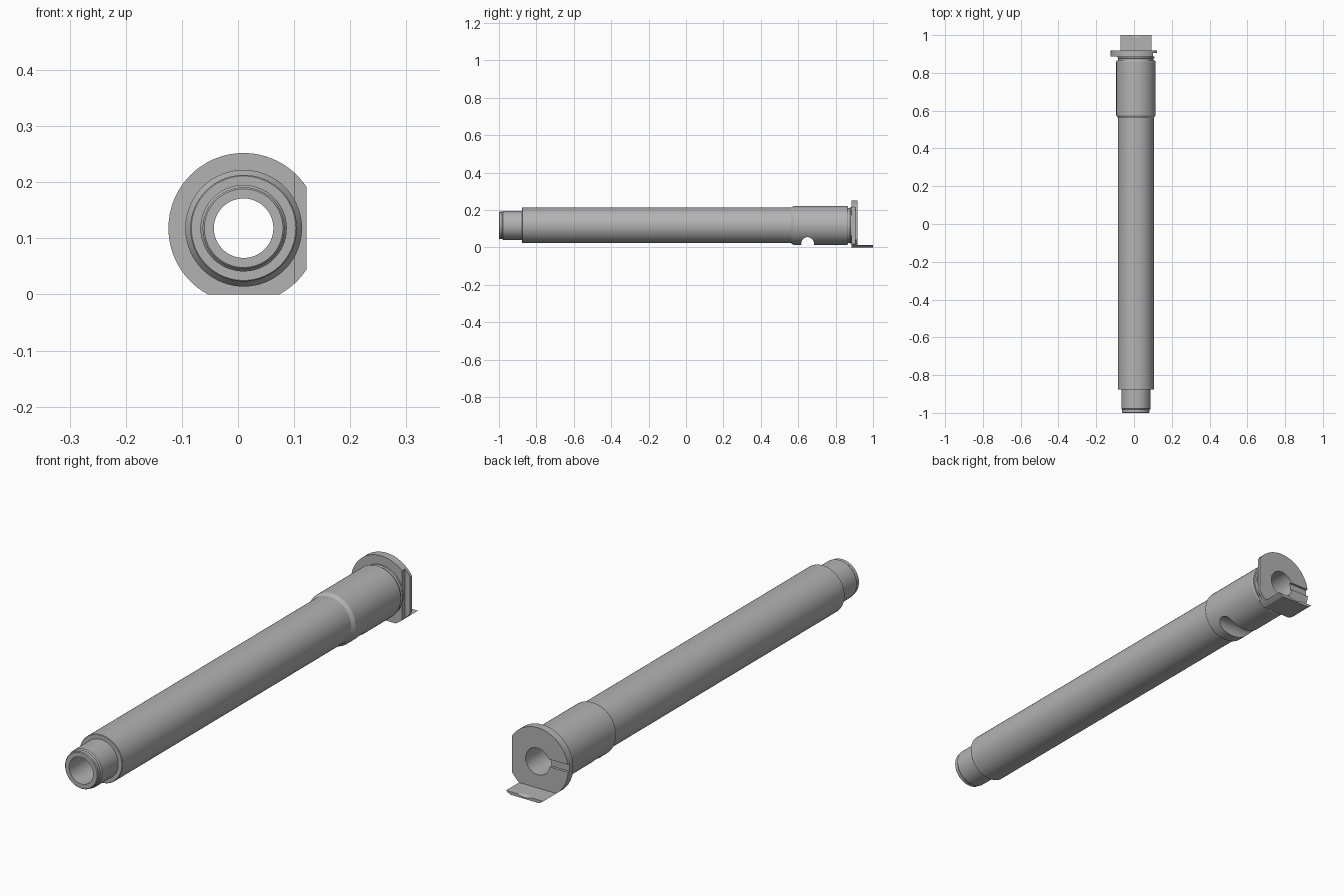
import bpy, bmesh, math
from mathutils import Matrix, Vector

if "Cube" in bpy.data.objects:
    bpy.data.objects.remove(bpy.data.objects["Cube"], do_unlink=True)

CX, CZ = 0.01, 0.118          # bore axis
BORE, RIM = 0.053, 0.134
FRONT, BACK = 0.886, 0.918    # flange faces
STEPS = 96

steel = bpy.data.materials.new("grey steel")
steel.use_nodes = True
GREY = (0.45, 0.45, 0.45, 1)
steel.diffuse_color = GREY
steel.node_tree.nodes["Principled BSDF"].inputs["Base Color"].default_value = GREY


def finish(name, bm):
    bmesh.ops.recalc_face_normals(bm, faces=bm.faces)
    mesh = bpy.data.meshes.new(name)
    bm.to_mesh(mesh)
    bm.free()
    ob = bpy.data.objects.new(name, mesh)
    bpy.context.collection.objects.link(ob)
    mesh.materials.append(steel)
    return ob


def lathe(name, profile):
    """Turn a closed (radius, y) profile around the bore axis."""
    bm = bmesh.new()
    verts = [bm.verts.new((CX + r, y, CZ)) for r, y in profile]
    edges = [bm.edges.new((a, b)) for a, b in zip(verts, verts[1:] + verts[:1])]
    bmesh.ops.spin(bm, geom=verts + edges, cent=(CX, 0, CZ), axis=(0, 1, 0),
                   angle=math.tau, steps=STEPS, use_merge=True)
    bmesh.ops.remove_doubles(bm, verts=bm.verts, dist=1e-5)
    return finish(name, bm)


def box(name, lo, hi):
    lo, hi = Vector(lo), Vector(hi)
    bm = bmesh.new()
    bmesh.ops.create_cube(bm, size=1, matrix=Matrix.Translation((lo + hi) / 2)
                          @ Matrix.Diagonal((*(hi - lo), 1)))
    return finish(name, bm)


def rod(name, centre, radius, length, axis):
    bm = bmesh.new()
    turn = Matrix.Rotation(math.pi / 2, 4, "Y" if axis == "X" else "X")
    bmesh.ops.create_cone(bm, cap_ends=True, segments=STEPS, radius1=radius,
                          radius2=radius, depth=length,
                          matrix=Matrix.Translation(centre) @ turn)
    return finish(name, bm)


def carve(ob, cutter, operation="DIFFERENCE"):
    mod = ob.modifiers.new("carve", "BOOLEAN")
    mod.operation, mod.object, mod.solver = operation, cutter, "EXACT"
    bpy.context.view_layer.objects.active = ob
    bpy.ops.object.modifier_apply(modifier=mod.name)
    bpy.data.objects.remove(cutter, do_unlink=True)


# Hollow barrel: grooved spigot, long tube, wider sleeve and neck
barrel = lathe("barrel", [
    (BORE, -1), (0.070, -1), (0.073, -0.997), (0.073, -0.983), (0.077, -0.978),
    (0.077, -0.877), (0.093, -0.877), (0.095, -0.875), (0.095, 0.562),
    (0.104, 0.575), (0.104, 0.860), (0.101, 0.865), (0.094, 0.865),
    (0.094, 0.876), (0.098, 0.880), (0.098, FRONT), (BORE, FRONT)])

# Round cross slot under the sleeve
carve(barrel, rod("slot_cutter", (CX, 0.65, 0.021), 0.034, 0.4, "X"))

# Flange with a flat bottom, a stepped flat side and a groove in its back
flange = lathe("flange", [(BORE, FRONT), (RIM, FRONT), (RIM, BACK), (BORE, BACK)])
carve(flange, box("bottom_cutter", (-1, 0.8, -1), (1, 1.1, 0)))
carve(flange, box("side_cutter", (0.122, 0.8, -1), (1, 1.1, 1)))
carve(flange, box("step_cutter", (0.101, 0.8, -1), (1, 0.906, 1)))
carve(flange, box("groove_cutter", (-1, BACK - 0.01, 0.11), (CX - 0.04, 1.1, 0.14)))

# Thin tab, a slice of the flange's rim, with a shallow scoop at its end
tab = rod("tab", (CX, (BACK + 1) / 2, CZ), RIM, 1 - BACK, "Y")
carve(tab, box("slice", (-1, 0.8, 0), (1, 1.1, 0.012)), "INTERSECT")
bm = bmesh.new()
bmesh.ops.create_uvsphere(bm, u_segments=48, v_segments=24, radius=0.05,
                          matrix=Matrix.Translation((CX, 1.03, 0.022)))
scoop = finish("scoop_cutter", bm)
scoop.scale.z = 0.4
scoop.location.z = 0.0132
bpy.context.view_layer.update()
carve(tab, scoop)

# Smooth round walls, crisp edges
for ob in (barrel, flange, tab):
    bpy.ops.object.select_all(action="DESELECT")
    ob.select_set(True)
    bpy.context.view_layer.objects.active = ob
    bpy.ops.object.shade_smooth_by_angle(angle=math.radians(25))
